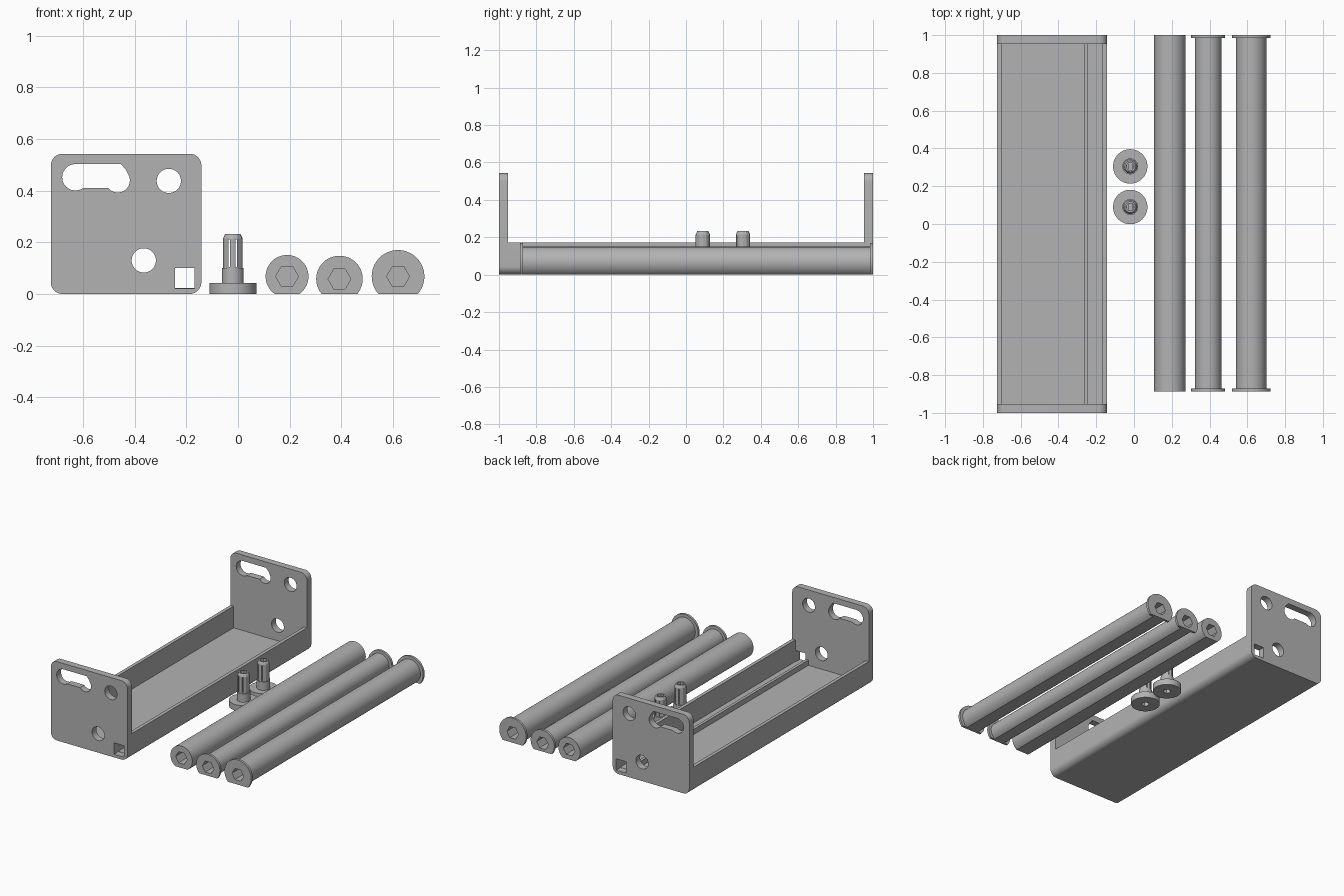
import bpy, bmesh, math

cube = bpy.data.objects.get("Cube")
if cube:
    bpy.data.objects.remove(cube, do_unlink=True)

grey = bpy.data.materials.new("plain grey")
grey.use_nodes = True
COLOUR = (0.45, 0.45, 0.45, 1)
grey.diffuse_color = COLOUR
grey.node_tree.nodes["Principled BSDF"].inputs["Base Color"].default_value = COLOUR


def prism(name, pts, a, b, axis="Y", end_scale=1.0):
    """Extrude a closed outline along an axis, optionally tapering the far end."""
    n = len(pts)
    cx, cy = sum(p[0] for p in pts) / n, sum(p[1] for p in pts) / n
    bm = bmesh.new()

    def ring(t, s):
        flat = [(cx + (u - cx) * s, cy + (v - cy) * s) for u, v in pts]
        return [bm.verts.new((u, t, v) if axis == "Y" else (u, v, t)) for u, v in flat]

    r0, r1 = ring(a, 1), ring(b, end_scale)
    bm.faces.new(r0)
    bm.faces.new(r1)
    for i in range(n):
        j = (i + 1) % n
        bm.faces.new((r0[i], r0[j], r1[j], r1[i]))
    bmesh.ops.recalc_face_normals(bm, faces=bm.faces)
    mesh = bpy.data.meshes.new(name)
    bm.to_mesh(mesh)
    bm.free()
    mesh.materials.append(grey)
    ob = bpy.data.objects.new(name, mesh)
    bpy.context.collection.objects.link(ob)
    return ob


def cut(ob, cutters):
    """Subtract each cutter and bake the result."""
    for c in cutters:
        mod = ob.modifiers.new("cut", "BOOLEAN")
        mod.operation, mod.solver, mod.object = "DIFFERENCE", "EXACT", c
    deps = bpy.context.evaluated_depsgraph_get()
    mesh = bpy.data.meshes.new_from_object(ob.evaluated_get(deps))
    ob.modifiers.clear()
    ob.data = mesh


def remove(obs):
    for o in obs:
        bpy.data.objects.remove(o, do_unlink=True)


def arc(cx, cy, r, start, end, steps):
    return [(cx + r * math.cos(math.radians(start + (end - start) * i / steps)),
             cy + r * math.sin(math.radians(start + (end - start) * i / steps)))
            for i in range(steps + 1)]


def circle(cx, cy, r, n=48):
    return arc(cx, cy, r, 0, 360, n)[:-1]


def rect(x0, x1, z0, z1):
    return [(x0, z0), (x1, z0), (x1, z1), (x0, z1)]


def flat_circle(cx, cz, r):
    """Circle cut off flat where it meets the ground."""
    gap = math.degrees(math.acos(cz / r))
    return arc(cx, cz, r, -90 + gap, 270 - gap, 56)


# Tray: a U-shaped trough with rounded lower edges
L, R, TOP, WALL, RAD = -0.725, -0.142, 0.173, 0.024, 0.045
INNER = 0.953
low_left = arc(L + RAD, RAD, RAD, 180, 270, 10)
low_right = arc(R - RAD, RAD, RAD, 270, 360, 10)
trough = [(L, TOP)] + low_left + low_right + [
    (R, TOP), (R - WALL, TOP), (R - WALL, WALL), (L + WALL, WALL), (L + WALL, TOP)]
prism("tray_trough", trough, -INNER, INNER)
prism("tray_channel_rib", rect(-0.265, -0.245, WALL, 0.06), -INNER, INNER)

# End plates with round holes, a double-ended slot and a square hole
HIGH = 0.543
plate = (low_left + low_right + arc(R - RAD, HIGH - RAD, RAD, 0, 90, 10)
         + arc(L + RAD, HIGH - RAD, RAD, 90, 180, 10))
slot = [(-0.63, 0.411), (-0.46, 0.411), (-0.421, 0.45), (-0.432, 0.478),
        (-0.453, 0.503), (-0.63, 0.503)]
outlines = [slot, circle(-0.63, 0.452, 0.051), circle(-0.466, 0.44, 0.047),
            circle(-0.268, 0.438, 0.047), circle(-0.365, 0.13, 0.047),
            rect(-0.244, -0.168, 0.022, 0.1)]
holes = [prism("hole_cutter", o, -1.2, 1.2) for o in outlines]
for name, y0, y1 in (("front_end_plate", -1, -INNER), ("back_end_plate", INNER, 1)):
    cut(prism(name, plate, y0, y1), holes)
remove(holes)

# Rods with flat undersides, hexagonal sockets and optional end flanges
FRONT, BACK, RIM, DEPTH = -0.887, 1.0, 0.016, 0.1
rods = [("plain_rod", 0.19, 0.068, 0.083, 0),
        ("narrow_flanged_rod", 0.393, 0.058, 0.07, 0.09),
        ("wide_flanged_rod", 0.62, 0.068, 0.081, 0.102)]
for name, x, z, r, flange in rods:
    hexagon = circle(x, z, 0.044, 6)
    sockets = [prism("socket_cutter", hexagon, FRONT - 0.1, FRONT + DEPTH),
               prism("socket_cutter", hexagon, BACK - DEPTH, BACK + 0.1)]
    inset = RIM if flange else 0
    parts = [prism(name, flat_circle(x, z, r), FRONT + inset, BACK - inset)]
    if flange:
        rim = flat_circle(x, z, flange)
        parts.append(prism(name + "_front_flange", rim, FRONT, FRONT + RIM))
        parts.append(prism(name + "_back_flange", rim, BACK - RIM, BACK))
    for p in parts:
        cut(p, sockets)
    remove(sockets)

# Two knobs: disc foot, collar and a slitted hollow shaft
for i, y in enumerate((0.09, 0.305), 1):
    x, tag = -0.02, f"knob_{i}_"
    disc = prism(tag + "foot", circle(x, y, 0.091), 0, 0.042, "Z")
    prism(tag + "collar", circle(x, y, 0.042), 0.042, 0.1, "Z")
    shaft = prism(tag + "shaft", circle(x, y, 0.038, 12), 0.1, 0.215, "Z")
    tip = prism(tag + "tip", circle(x, y, 0.038, 12), 0.215, 0.233, "Z", 0.78)
    bore = prism("bore_cutter", circle(x, y, 0.022, 6), 0.12, 0.3, "Z")
    socket = prism("foot_cutter", circle(x, y, 0.025, 6), -0.1, 0.03, "Z")
    slits = [prism("slit_cutter", rect(x + s - 0.003, x + s + 0.003, y - 0.06, y + 0.06),
                   0.105, 0.21, "Z") for s in (-0.014, 0.014)]
    cut(disc, [socket])
    cut(shaft, [bore] + slits)
    cut(tip, [bore])
    remove([bore, socket] + slits)

# Smooth the round surfaces and keep the edges crisp
bpy.ops.object.select_all(action="DESELECT")
for ob in bpy.context.scene.objects:
    if ob.type == "MESH" and ob.data.materials and ob.data.materials[0] == grey:
        ob.select_set(True)
        bpy.context.view_layer.objects.active = ob
bpy.ops.object.shade_smooth_by_angle(angle=math.radians(25))
